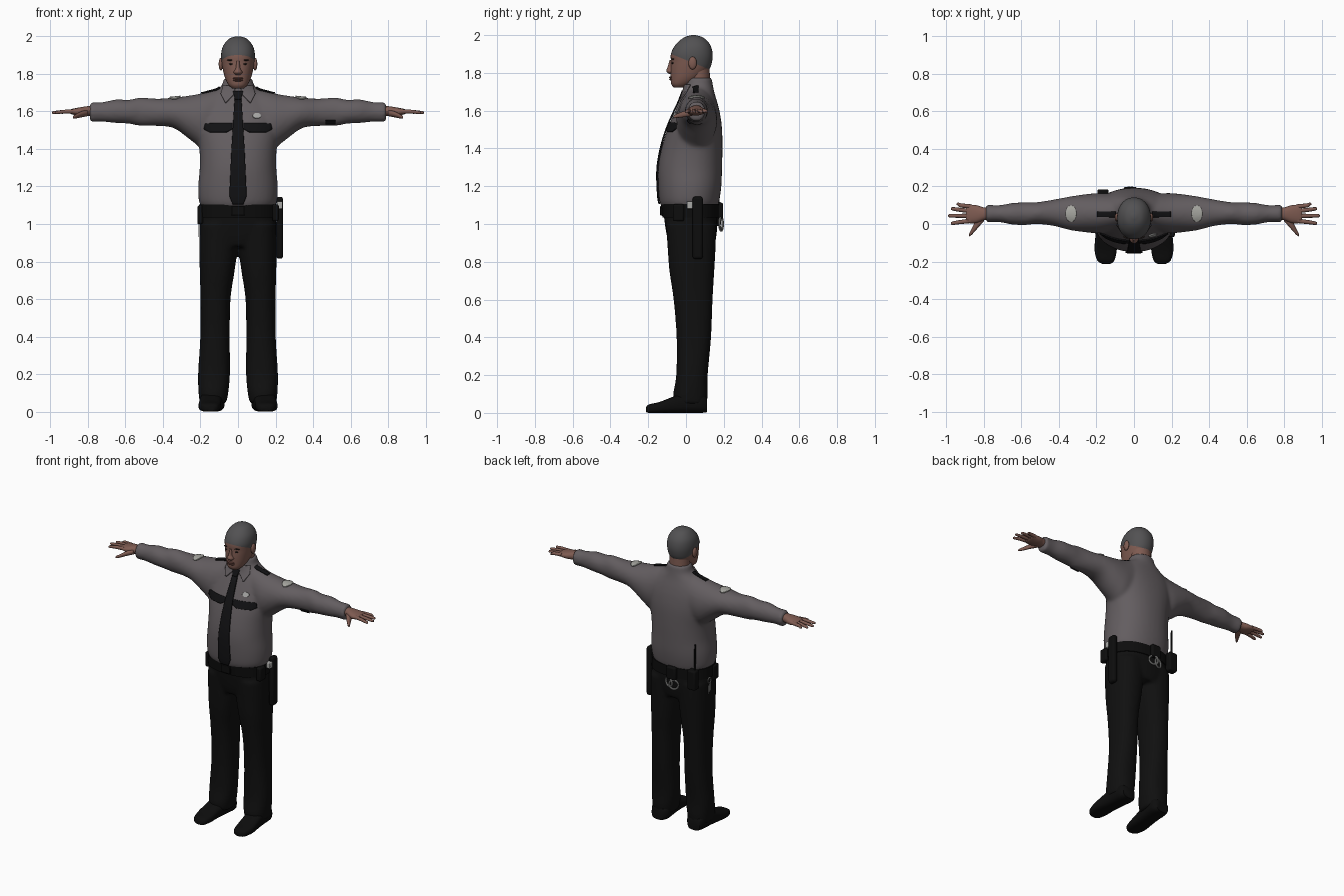
import bpy, bmesh, math
from mathutils import Matrix, Vector

if "Cube" in bpy.data.objects:
    bpy.data.objects.remove(bpy.data.objects["Cube"])


def material(name, r, g, b):
    m = bpy.data.materials.new(name)
    m.use_nodes = True
    m.diffuse_color = (r, g, b, 1)
    m.node_tree.nodes["Principled BSDF"].inputs["Base Color"].default_value = (r, g, b, 1)
    return m


SHIRT = material("shirt grey", .125, .11, .117)
CLOTH = material("trouser black", .005, .005, .005)
TIE = material("tie black", .006, .006, .007)
SKIN = material("skin brown", .21, .105, .083)
LIP = material("lip brown", .13, .055, .045)
HAIR = material("cropped hair grey", .085, .083, .086)
LEATHER = material("leather black", .004, .004, .004)
SILVER = material("silver", .4, .4, .39)
PATCH = material("patch pale grey", .38, .38, .35)
DARK = material("eye dark", .02, .014, .012)


def smooth_rows(rows, steps):
    """Catmull-Rom interpolation between cross-section rows."""
    out = []
    for i in range(len(rows) - 1):
        quad = [rows[max(i - 1, 0)], rows[i], rows[i + 1], rows[min(i + 2, len(rows) - 1)]]
        for k in range(steps):
            u = k / steps
            out.append([b + .5 * u * (c - a + u * (2*a - 5*b + 4*c - d + u * (3*(b - c) + d - a)))
                        for a, b, c, d in zip(*quad)])
    return out + [list(rows[-1])]


def loft(bm, axis, rows, segs=28, power=2.0, steps=4, sides=(1,)):
    """Closed skin through oval sections: (position, a0, a1, b0, b1)."""
    def bend(v):
        return math.copysign(abs(v) ** (2 / power), v)
    for side in sides:
        rings = []
        for t, a0, a1, b0, b1 in smooth_rows(rows, steps):
            ring = []
            for k in range(segs):
                ang = math.tau * k / segs
                a = (a0 + a1) / 2 + (a1 - a0) / 2 * bend(math.cos(ang))
                b = (b0 + b1) / 2 + (b1 - b0) / 2 * bend(math.sin(ang))
                x, y, z = {"x": (t, a, b), "y": (a, t, b), "z": (a, b, t)}[axis]
                ring.append(bm.verts.new((x * side, y, z)))
            rings.append(ring)
        for lo, hi in zip(rings, rings[1:]):
            for k in range(segs):
                n = (k + 1) % segs
                bm.faces.new((lo[k], lo[n], hi[n], hi[k]))
        bm.faces.new(rings[0])
        bm.faces.new(rings[-1])


def ball(bm, center, radii, sides=(1,)):
    for s in sides:
        m = Matrix.Translation((center[0] * s, *center[1:])) @ Matrix.Diagonal((*radii, 1))
        bmesh.ops.create_uvsphere(bm, u_segments=16, v_segments=10, radius=1, matrix=m)


def finish(name, bm, *mats, angle=50):
    bmesh.ops.recalc_face_normals(bm, faces=bm.faces)
    me = bpy.data.meshes.new(name)
    bm.to_mesh(me)
    bm.free()
    ob = bpy.data.objects.new(name, me)
    bpy.context.collection.objects.link(ob)
    for m in mats:
        me.materials.append(m)
    bpy.ops.object.select_all(action="DESELECT")
    ob.select_set(True)
    bpy.context.view_layer.objects.active = ob
    bpy.ops.object.shade_smooth_by_angle(angle=math.radians(angle))
    return ob


def blend(ob, voxel):
    """Fuse overlapping lofts into one soft garment."""
    r = ob.modifiers.new("fuse", "REMESH")
    r.mode, r.voxel_size, r.use_smooth_shade = "VOXEL", voxel, True
    s = ob.modifiers.new("soften", "SMOOTH")
    s.factor, s.iterations = .5, 6


def box(name, center, size, mat, bevel=.01):
    bm = bmesh.new()
    bmesh.ops.create_cube(bm, size=1, matrix=Matrix.Translation(center) @ Matrix.Diagonal((*size, 1)))
    ob = finish(name, bm, mat)
    b = ob.modifiers.new("bevel", "BEVEL")
    b.width, b.segments = bevel, 3
    return ob


def appliche(name, rows, mat, view="front", mirror=False, lift=.003):
    """Thin plate wrapped on the shirt; rows are (v, u0, u1)."""
    bm = bmesh.new()
    grid = []
    for (v0, a0, b0), (v1, a1, b1) in zip(rows, rows[1:]):
        for k in range(7):
            f = k / 6
            v, a, b = v0 + (v1 - v0) * f, a0 + (a1 - a0) * f, b0 + (b1 - b0) * f
            us = [a + (b - a) * j / 10 for j in range(11)]
            grid.append([bm.verts.new((u, -.6, v) if view == "front" else (u, v, 2.3)) for u in us])
    for lo, hi in zip(grid, grid[1:]):
        for j in range(10):
            bm.faces.new((lo[j], lo[j + 1], hi[j + 1], hi[j]))
    bmesh.ops.remove_doubles(bm, verts=bm.verts, dist=.00001)
    ob = finish(name, bm, mat)
    w = ob.modifiers.new("wrap", "SHRINKWRAP")
    w.target, w.wrap_method, w.wrap_mode, w.offset = shirt, "PROJECT", "ABOVE_SURFACE", lift
    w.use_project_y, w.use_project_z = view == "front", view == "top"
    w.use_positive_direction, w.use_negative_direction = view == "front", view == "top"
    s = ob.modifiers.new("thickness", "SOLIDIFY")
    s.thickness, s.offset = .008, 0
    if mirror:
        ob.modifiers.new("pair", "MIRROR")


def oval(u, v, ru, rv, n=8):
    rows = []
    for k in range(n + 1):
        c = math.cos(math.pi * k / n)
        w = ru * max(math.sqrt(max(1 - c * c, 0)), .1)
        rows.append((v + rv * c, u - w, u + w))
    return rows


BOTH = (1, -1)

# Shirt: torso with both sleeves
bm = bmesh.new()
torso = [(1.085, .19, -.125, .165), (1.12, .208, -.14, .176), (1.2, .212, -.147, .187),
         (1.3, .204, -.147, .191), (1.4, .206, -.13, .193), (1.5, .222, -.1, .191),
         (1.58, .225, -.066, .181), (1.64, .2, -.038, .167), (1.69, .145, -.014, .152),
         (1.73, .092, -.006, .143), (1.775, .076, .004, .136)]
loft(bm, "z", [(z, -w, w, f, b) for z, w, f, b in torso], 40, 2.2)
loft(bm, "x", [(.1, -.03, .16, 1.43, 1.722), (.18, -.05, .165, 1.4, 1.7), (.25, -.045, .16, 1.445, 1.686),
               (.34, -.033, .147, 1.51, 1.674), (.43, -.01, .13, 1.522, 1.668), (.52, .0, .116, 1.523, 1.674),
               (.58, -.006, .116, 1.534, 1.662), (.65, -.003, .112, 1.538, 1.664),
               (.72, .01, .1, 1.544, 1.65), (.79, .008, .104, 1.542, 1.65)], sides=BOTH)
shirt = finish("shirt", bm, SHIRT)
blend(shirt, .011)

# Trousers
bm = bmesh.new()
loft(bm, "z", [(.88, -.14, .14, -.085, .15), (.93, -.195, .195, -.1, .16),
               (1, -.205, .205, -.112, .166), (1.07, -.2, .2, -.12, .165)], 40, 2.3)
loft(bm, "z", [(.045, .062, .205, -.06, .108), (.1, .052, .21, -.068, .116), (.2, .043, .213, -.052, .115),
               (.4, .044, .201, -.05, .133), (.6, .04, .2, -.066, .141), (.75, .018, .204, -.088, .15),
               (.88, .002, .206, -.098, .157), (1, .0, .204, -.105, .16)], 28, 2.3, sides=BOTH)
blend(finish("trousers", bm, CLOTH), .011)

# Shoes
bm = bmesh.new()
loft(bm, "y", [(-.212, .125, .17, .004, .03), (-.195, .105, .195, 0, .045), (-.14, .092, .21, 0, .058),
               (-.07, .088, .206, 0, .085), (0, .078, .2, 0, .11), (.08, .07, .195, 0, .11),
               (.112, .09, .18, .004, .08)], 24, 3, sides=BOTH)
finish("shoes", bm, LEATHER)

# Head, hair cut along a slanted hairline
bm = bmesh.new()
skull = [(1.722, .03, -.064, -.01), (1.74, .05, -.078, .03), (1.775, .068, -.081, .085),
         (1.82, .08, -.082, .124), (1.86, .087, -.08, .138), (1.9, .09, -.08, .141),
         (1.94, .083, -.062, .132), (1.97, .065, -.035, .112), (1.99, .042, -.005, .085), (2, .01, .03, .05)]
loft(bm, "z", [(z, -w, w, f, b) for z, w, f, b in skull], 40, 2.15)
point, normal = Vector((0, -.08, 1.9)), Vector((0, .4, 1)).normalized()
bmesh.ops.bisect_plane(bm, geom=bm.verts[:] + bm.edges[:] + bm.faces[:], plane_co=point, plane_no=normal)
for f in bm.faces:
    f.material_index = int((f.calc_center_median() - point).dot(normal) > 0)
finish("head", bm, SKIN, HAIR)

bm = bmesh.new()
loft(bm, "z", [(1.68, -.07, .07, .015, .13), (1.74, -.066, .066, .012, .128), (1.82, -.066, .066, .0, .125)])
finish("neck", bm, SKIN)

# Face features
bm = bmesh.new()
loft(bm, "z", [(1.868, -.009, .009, -.086, -.05), (1.83, -.013, .013, -.098, -.05),
               (1.808, -.024, .024, -.104, -.05), (1.794, -.014, .014, -.088, -.05)], 16)
finish("nose", bm, SKIN)
bm = bmesh.new()
ball(bm, (.091, .035, 1.852), (.012, .022, .034), BOTH)
finish("ears", bm, SKIN)
bm = bmesh.new()
ball(bm, (0, -.078, 1.776), (.028, .012, .006))
ball(bm, (0, -.076, 1.766), (.026, .013, .007))
finish("lips", bm, LIP)
bm = bmesh.new()
ball(bm, (.035, -.068, 1.852), (.013, .008, .005), BOTH)
ball(bm, (.037, -.068, 1.873), (.021, .009, .004), BOTH)
finish("eyes_and_brows", bm, DARK)

# Hands: palm, four fingers and thumb
bm = bmesh.new()
loft(bm, "x", [(.76, .025, .085, 1.575, 1.63), (.8, .02, .088, 1.575, 1.628), (.84, .005, .1, 1.575, 1.622),
               (.885, .005, .103, 1.584, 1.613), (.895, .015, .095, 1.59, 1.608)], 20, 2.3, sides=BOTH)
for base, tip, reach in ((.093, .106, .945), (.069, .081, .975), (.043, .044, .99), (.017, .004, .975)):
    loft(bm, "x", [(.87, base - .012, base + .012, 1.588, 1.612),
                   (.925, (base + tip) / 2 - .011, (base + tip) / 2 + .011, 1.588, 1.609),
                   (reach - .008, tip - .009, tip + .009, 1.586, 1.602),
                   (reach, tip - .003, tip + .003, 1.59, 1.597)], 10, sides=BOTH)
loft(bm, "x", [(.8, .015, .06, 1.575, 1.61), (.835, -.025, .03, 1.568, 1.6),
               (.865, -.058, -.025, 1.562, 1.584), (.878, -.066, -.05, 1.562, 1.576)], 12, sides=BOTH)
finish("hands", bm, SKIN)

# Shirt trim
appliche("collar_points", [(1.735, .012, .075), (1.69, .02, .09), (1.645, .062, .068)], SHIRT, mirror=True, lift=.005)
appliche("tie_knot", [(1.705, -.026, .026), (1.66, -.016, .016)], TIE, lift=.009)
appliche("tie", [(1.665, -.018, .018), (1.4, -.034, .034), (1.15, -.045, .045), (1.108, -.028, .028)], TIE, lift=.006)
appliche("pocket_flaps", [(1.535, .03, .175), (1.505, .03, .18), (1.488, .06, .15)], TIE, mirror=True)
appliche("badge", oval(.1, 1.575, .022, .014), SILVER)
appliche("sleeve_tag", [(1.553, .465, .52), (1.535, .465, .52)], TIE)
appliche("shoulder_patches", oval(.335, .055, .029, .042), PATCH, "top", True)
appliche("epaulettes", [(.066, .095, .195), (.038, .095, .195)], TIE, "top", True)

# Belt and gear
bm = bmesh.new()
loft(bm, "z", [(1.035, -.209, .209, -.125, .173), (1.105, -.207, .207, -.132, .174)], 40, 2.3, 1)
finish("belt", bm, LEATHER)
box("belt_buckle", (0, -.13, 1.07), (.07, .014, .05), LEATHER, .004)
box("holster", (.222, .062, .98), (.036, .055, .33), LEATHER, .014)
box("holster_clip", (.222, .02, 1.1), (.03, .03, .04), SILVER, .005)
box("left_pouch", (.2, -.04, 1.06), (.035, .06, .09), LEATHER)
box("right_pouch", (-.2, -.02, 1.05), (.03, .06, .1), LEATHER)
box("cuff_case", (-.02, .182, 1.07), (.07, .03, .085), LEATHER)
box("radio", (-.165, .16, 1.055), (.06, .05, .13), LEATHER)
bm = bmesh.new()
loft(bm, "z", [(1.1, -.182, -.168, .145, .159), (1.29, -.18, -.17, .147, .157)], 10, 2, 1)
finish("radio_antenna", bm, LEATHER)


def ring(name, loc, rot, major, minor):
    bpy.ops.mesh.primitive_torus_add(location=loc, rotation=rot, major_radius=major, minor_radius=minor,
                                     major_segments=24, minor_segments=8)
    ob = bpy.context.object
    ob.name = name
    ob.data.materials.append(SILVER)
    bpy.ops.object.shade_smooth_by_angle()


for i, x in enumerate((-.038, -.002)):
    ring(f"handcuff_{i + 1}", (x, .186, .995 + .01 * i), (math.pi / 2, 0, .3 - .6 * i), .03, .006)
ring("key_ring", (-.212, .05, 1.02), (0, math.pi / 2, 0), .018, .003)
for i in range(3):
    box(f"key_{i + 1}", (-.212, .038 + .012 * i, .975 - .008 * i), (.004, .008, .055), SILVER, .001)
